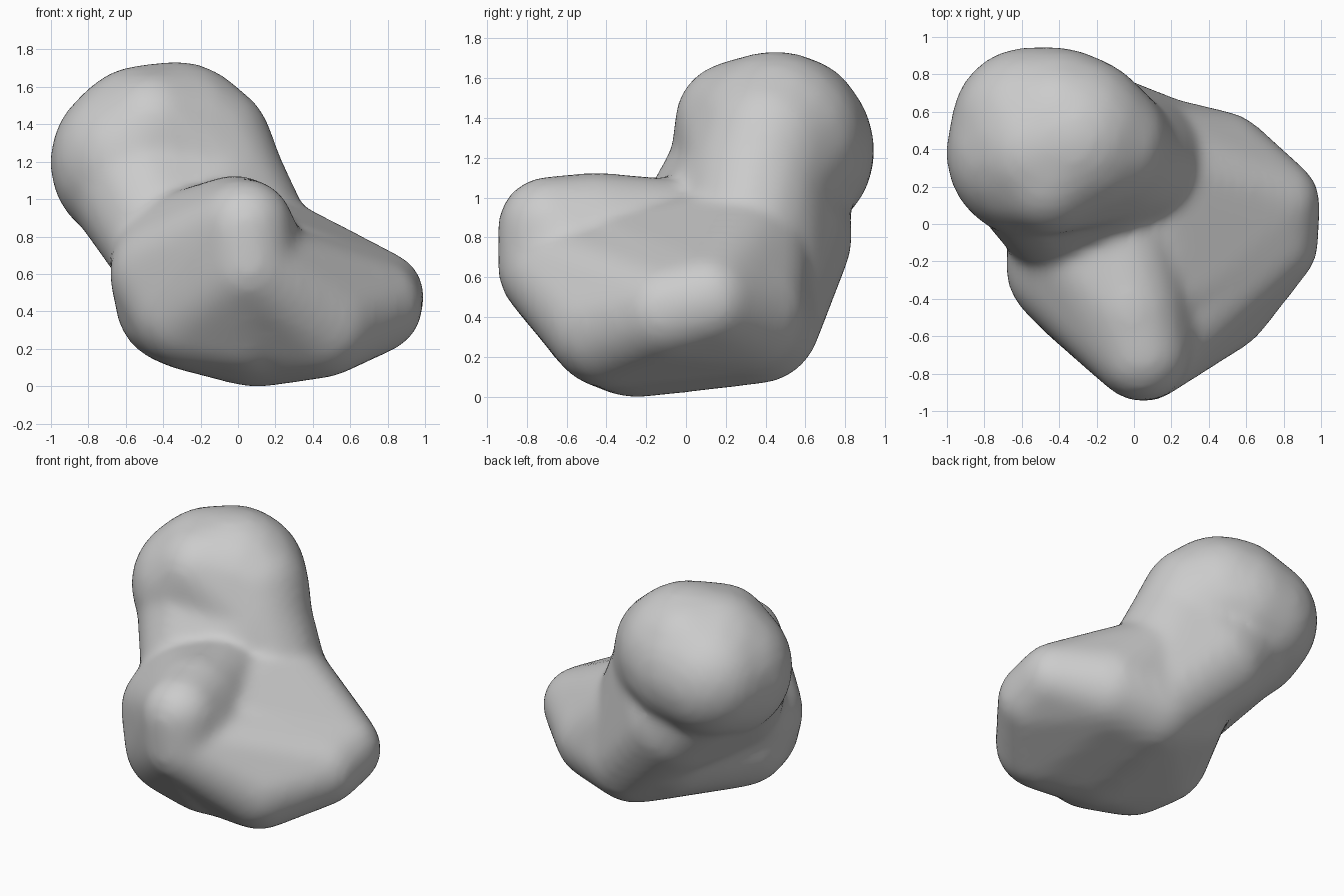
import bpy
import bmesh
from mathutils import Matrix

cube = bpy.data.objects.get("Cube")
if cube:
    bpy.data.objects.remove(cube, do_unlink=True)

# Shared balls: (x, y, z, radius)
BASE = (0.1, -0.25, 0.38, 0.38)
SIDE_TIP = (0.75, 0.11, 0.48, 0.24)
SIDE_FRONT = (0.73, -0.1, 0.43, 0.25)
SIDE_BACK = (0.45, 0.3, 0.42, 0.3)
FRONT_CORNER = (0.44, -0.39, 0.35, 0.3)
BACK_FOOT = (0.15, 0.36, 0.38, 0.31)
BACK = (-0.26, 0.49, 0.8, 0.34)
RIDGE = (0.09, 0.3, 0.72, 0.33)
LEFT_FLANK = (-0.35, -0.23, 0.6, 0.33)
LEFT_FOOT = (-0.25, -0.33, 0.42, 0.33)
LEFT_NECK = (-0.38, -0.03, 0.72, 0.29)
LOW_TIP = (0.06, -0.69, 0.64, 0.25)
SHOULDER = (-0.1, 0.36, 1.08, 0.35)
CHEEK = (-0.55, 0.38, 1.2, 0.45)

# Each lobe is the convex skin around a few balls
LOBES = {
    "head": [CHEEK, SHOULDER, (-0.33, 0.45, 1.28, 0.45),
             (-0.42, 0.5, 1.25, 0.44), (-0.46, 0.25, 1.38, 0.3),
             (-0.5, 0.4, 1.29, 0.42), (-0.56, 0.53, 1.22, 0.41),
             (-0.18, 0.42, 1.27, 0.36), (-0.4, 0.55, 1.37, 0.33)],
    "neck": [(-0.55, 0.38, 1.18, 0.42), SHOULDER, BACK, RIDGE, BACK_FOOT,
             LEFT_NECK, (-0.28, 0.15, 0.78, 0.34)],
    "slab": [BASE, SIDE_TIP, SIDE_FRONT, SIDE_BACK, BACK_FOOT, LEFT_FLANK,
             LOW_TIP, FRONT_CORNER, LEFT_FOOT, (-0.32, -0.15, 0.45, 0.33),
             (-0.1, 0.3, 0.5, 0.33)],
    "side_ridge": [RIDGE, SIDE_TIP, SIDE_FRONT, SIDE_BACK, BACK_FOOT, BASE,
                   FRONT_CORNER, (0.15, -0.35, 0.62, 0.3)],
    "front_lobe": [LOW_TIP, (0.04, -0.69, 0.85, 0.25),
                   (-0.02, -0.45, 0.83, 0.29), (-0.08, -0.1, 0.8, 0.29),
                   (0.05, -0.4, 0.36, 0.3), LEFT_FLANK, LEFT_FOOT, LEFT_NECK,
                   BASE],
}


def add_lobe(target, balls):
    """Append the convex hull of the balls to the target."""
    bm = bmesh.new()
    for x, y, z, r in balls:
        bmesh.ops.create_icosphere(bm, subdivisions=3, radius=r,
                                   matrix=Matrix.Translation((x, y, z)))
    points = [v.co.copy() for v in bm.verts]
    bm.clear()
    verts = [bm.verts.new(p) for p in points]
    bmesh.ops.convex_hull(bm, input=verts)
    loose = [v for v in bm.verts if not v.link_faces]
    bmesh.ops.delete(bm, geom=loose, context="VERTS")
    bmesh.ops.recalc_face_normals(bm, faces=bm.faces)
    part = bpy.data.meshes.new("lobe")
    bm.to_mesh(part)
    bm.free()
    target.from_mesh(part)
    bpy.data.meshes.remove(part)


lobes = bmesh.new()
for balls in LOBES.values():
    add_lobe(lobes, balls)
mesh = bpy.data.meshes.new("blob_body")
lobes.to_mesh(mesh)
lobes.free()
body = bpy.data.objects.new("blob_body", mesh)
bpy.context.scene.collection.objects.link(body)

# Fuse the lobes into one skin, soften the joins, restore lost thickness
fuse = body.modifiers.new("fuse", "REMESH")
fuse.mode = "VOXEL"
fuse.voxel_size = 0.03
fuse.use_smooth_shade = True
soften = body.modifiers.new("soften", "SMOOTH")
soften.factor = 0.5
soften.iterations = 18
swell = body.modifiers.new("swell", "DISPLACE")
swell.strength = 0.009
swell.mid_level = 0

# Plain grey surface
grey = bpy.data.materials.new("light_grey")
grey.use_nodes = True
colour = (0.6, 0.6, 0.6, 1)
grey.diffuse_color = colour
grey.node_tree.nodes["Principled BSDF"].inputs["Base Color"].default_value = colour
mesh.materials.append(grey)
